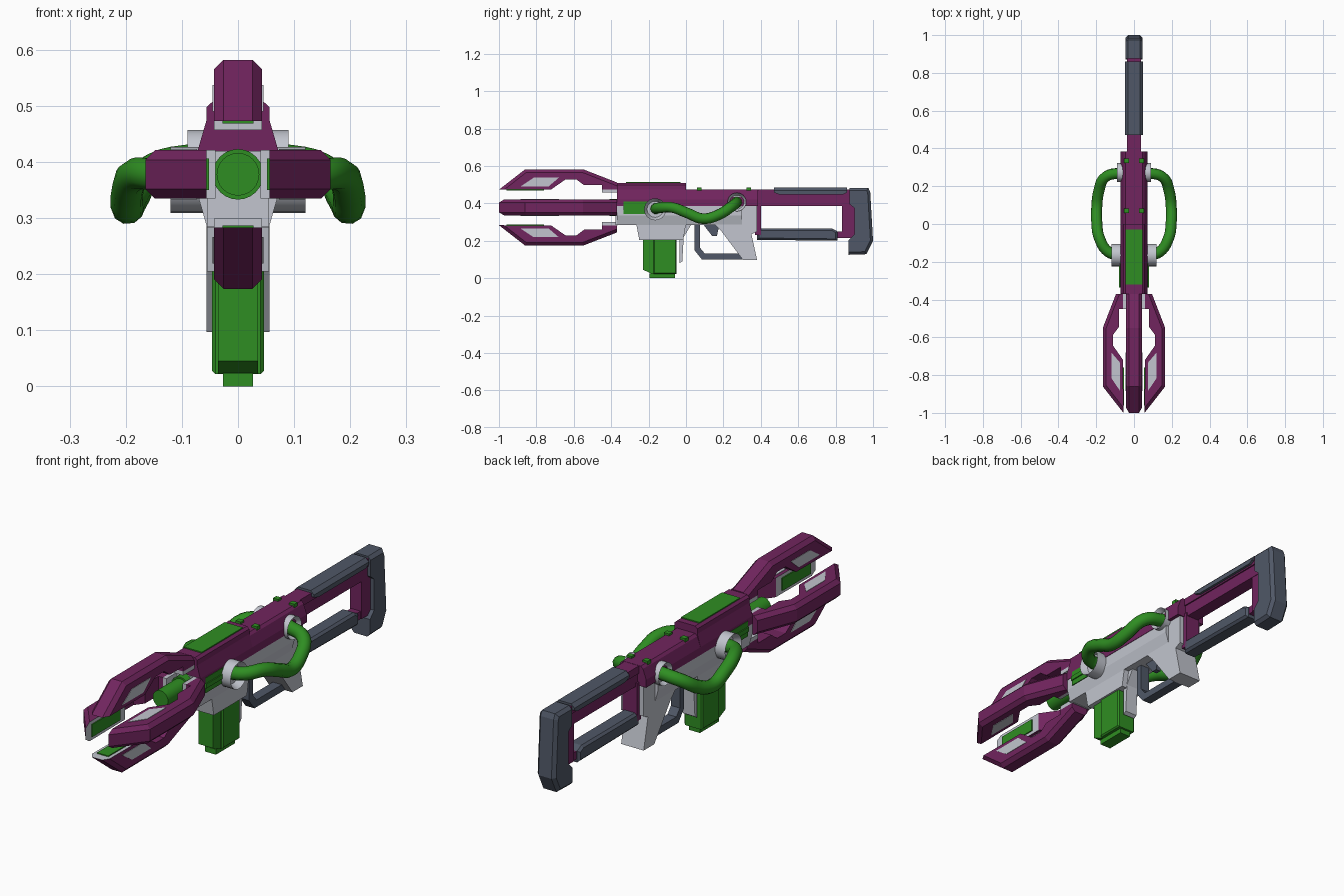
import bpy, bmesh, math
from mathutils import Matrix, Vector

if "Cube" in bpy.data.objects:
    bpy.data.objects.remove(bpy.data.objects["Cube"])


def material(name, rgb):
    m = bpy.data.materials.new(name)
    m.use_nodes = True
    m.diffuse_color = (*rgb, 1)
    m.node_tree.nodes["Principled BSDF"].inputs["Base Color"].default_value = (*rgb, 1)
    return m


PURPLE = material("plum", (0.165, 0.018, 0.112))
GREEN = material("green", (0.028, 0.27, 0.016))
GREY = material("light_grey", (0.54, 0.56, 0.62))
SLATE = material("slate", (0.08, 0.097, 0.135))
AXIS_Z = 0.378  # height of the barrel line


def finish(bm, name, mats, matrix=Matrix()):
    bmesh.ops.recalc_face_normals(bm, faces=bm.faces)
    bm.transform(matrix)
    me = bpy.data.meshes.new(name)
    bm.to_mesh(me)
    bm.free()
    for m in mats:
        me.materials.append(m)
    ob = bpy.data.objects.new(name, me)
    bpy.context.collection.objects.link(ob)
    return ob


def prism(name, pts, lo, hi, mat, axis="x", chamfer=0, rule=None, matrix=Matrix(), paint=None):
    """Extrude a (y, z) profile along x or an (x, z) section along y."""
    place = (lambda p, t: (t, *p)) if axis == "x" else (lambda p, t: (p[0], t, p[1]))
    bm = bmesh.new()
    a, b = ([bm.verts.new(place(p, t)) for p in pts] for t in (lo, hi))
    bm.faces.new(a)
    bm.faces.new(b)
    for i in range(len(pts)):
        j = (i + 1) % len(pts)
        bm.faces.new((a[i], a[j], b[j], b[i]))
    if chamfer:
        k = 0 if axis == "x" else 1
        rim = [e for e in bm.edges if abs(e.verts[0].co[k] - e.verts[1].co[k]) < 1e-6
               and (rule is None or rule(e))]
        bmesh.ops.bevel(bm, geom=rim, offset=chamfer, segments=1, affect="EDGES")
    bmesh.ops.recalc_face_normals(bm, faces=bm.faces)
    if paint:
        for f in bm.faces:
            f.material_index = paint(f)
    mats = mat if isinstance(mat, list) else [mat]
    return finish(bm, name, mats, matrix)


def slab(name, y0, y1, z0, z1, half, mat, **kw):
    return prism(name, [(y0, z0), (y1, z0), (y1, z1), (y0, z1)], -half, half, mat, **kw)


def block(name, x0, x1, y0, y1, z0, z1, mat, **kw):
    return prism(name, [(y0, z0), (y1, z0), (y1, z1), (y0, z1)], x0, x1, mat, **kw)


def mirrored(half):
    return half + [(-x, z) for x, z in reversed(half)]


def cylinder(name, r, start, end, mat, sides=24, hole=0):
    """Cylinder between two points, with an optional recess in its far end."""
    bm = bmesh.new()
    start, end = Vector(start), Vector(end)
    d = end - start
    bmesh.ops.create_cone(bm, cap_ends=True, segments=sides, radius1=r, radius2=r, depth=d.length)
    if hole:
        cap = max(bm.faces, key=lambda f: f.calc_center_median().z)
        bmesh.ops.inset_region(bm, faces=[cap], thickness=r - hole)
        bmesh.ops.translate(bm, verts=cap.verts, vec=(0, 0, -d.length * 0.5))
    rot = d.to_track_quat("Z", "Y").to_matrix().to_4x4()
    ob = finish(bm, name, [mat], Matrix.Translation((start + end) / 2) @ rot)
    smooth(ob)
    return ob


def smooth(ob):
    bpy.ops.object.select_all(action="DESELECT")
    ob.select_set(True)
    bpy.context.view_layer.objects.active = ob
    bpy.ops.object.shade_smooth_by_angle(angle=math.radians(40))


# Four prongs around the barrel
prong = [(-1, .056), (-.86, .165), (-.55, .165), (-.37, .095), (-.37, .058), (-.45, .058),
         (-.45, .08), (-.545, .08), (-.585, .11), (-.645, .11), (-.72, .058)]
window = [(-.885, .073), (-.815, .12), (-.68, .12), (-.735, .073)]


def outer_edge(e):
    a, b = (v.co for v in e.verts)
    return (a.z + b.z) / 2 > .105 and max(a.z, b.z) > .12


for k, side in enumerate(("top", "left", "bottom", "right")):
    lift = .039 if k % 2 == 0 else 0
    M = (Matrix.Translation((0, 0, AXIS_Z)) @ Matrix.Rotation(k * math.pi / 2, 4, "Y")
         @ Matrix.Translation((0, 0, lift)))
    prism(side + "_prong", prong, -.043, .043, [PURPLE, GREY], chamfer=.017, rule=outer_edge,
          matrix=M, paint=lambda f: int(f.normal.z < -.9 and f.calc_center_median().y < -.7))
    prism(side + "_prong_window", window, -.045, .045, GREY, matrix=M)
    slab(side + "_prong_inner_panel", -.96, -.76, .052, .06, .028, GREEN, matrix=M)
    slab(side + "_prong_root", -.45, -.365, .04, .058, .043, GREY, matrix=M)

# Barrel
cylinder("barrel", .038, (0, -.36, AXIS_Z), (0, -.55, AXIS_Z), GREEN)
cylinder("barrel_base", .045, (0, -.36, AXIS_Z), (0, -.41, AXIS_Z), GREEN)

# Upper receiver: tall front, lower rear
front = [(.072, .385), (.072, .42), (.056, .475), (.056, .498), (.045, .508)]
rear = [(.072, .385), (.072, .42), (.056, .465), (.045, .475)]
prism("upper_receiver_front", mirrored(front), -.37, 0, PURPLE, axis="y")
prism("upper_receiver_rear", mirrored(rear), 0, .385, PURPLE, axis="y")
slab("top_panel", -.32, -.03, .5, .513, .045, GREEN)

# Lower receiver and front plate
lower = [(.055, .283), (.07, .335), (.07, .387)]
prism("lower_receiver", mirrored(lower), -.37, .3, GREY, axis="y")
slab("front_plate", -.376, -.36, .285, .42, .055, GREY)
prism("magazine_well", [(-.37, .29), (-.265, .285), (-.25, .205), (-.015, .205), (0, .29)],
      -.055, .055, GREY)
prism("rear_well_fin", [(-.035, .29), (-.035, .08), (-.02, .09), (-.012, .22), (.03, .29)],
      -.03, .03, GREY)
prism("grip", [(.15, .29), (.19, .25), (.305, .097), (.38, .097), (.35, .235), (.38, .25),
               (.38, .387), (.28, .387)], -.056, .056, GREY)

# Magazine
prism("magazine", [(-.175, .22), (-.175, .022), (-.05, .022), (-.05, .22)], -.046, .046, GREEN,
      chamfer=.006)
prism("magazine_front", [(-.23, .22), (-.23, .045), (-.18, .022), (-.17, .022), (-.17, .22)],
      -.036, .036, GREEN)
slab("magazine_foot", -.195, -.06, 0, .024, .027, GREEN)

# Trigger and guard
prism("trigger_guard", [(.045, .29), (.045, .15), (.085, .1), (.32, .1), (.3, .132), (.1, .132),
                        (.075, .162), (.075, .29)], -.022, .022, SLATE)
prism("trigger", [(.09, .29), (.14, .225), (.165, .225), (.18, .29)], -.012, .012, SLATE)

# Side panels, hoses, collars and top studs
for s, side in ((1, "left"), (-1, "right")):
    block(side + "_panel", s * .06, s * .074, -.335, -.2, .342, .41, GREEN)
    block(side + "_panel_rib", s * .06, s * .079, -.335, -.2, .365, .385, GREEN)
    cylinder(side + "_front_collar", .059, (s * .06, -.165, .368), (s * .12, -.165, .368), GREY,
             hole=.043)
    cylinder(side + "_rear_collar", .05, (s * .045, .272, .407), (s * .09, .272, .407), GREY,
             hole=.036)
    for y in (.07, .335):
        block(side + "_stud", s * .027, s * .053, y - .012, y + .012, .455, .484, GREEN)

    path = [(.07, -.165, .37), (.135, -.148, .375), (.183, -.075, .378), (.197, .01, .347),
            (.197, .09, .318), (.187, .17, .337), (.15, .25, .388), (.06, .272, .407)]
    cu = bpy.data.curves.new(side + "_hose", "CURVE")
    cu.dimensions = "3D"
    cu.bevel_depth = .029
    cu.bevel_resolution = 3
    cu.resolution_u = 5
    cu.use_fill_caps = True
    sp = cu.splines.new("BEZIER")
    sp.bezier_points.add(len(path) - 1)
    for bp, (x, y, z) in zip(sp.bezier_points, path):
        bp.co = (s * x, y, z)
        bp.handle_left_type = bp.handle_right_type = "AUTO"
    cu.materials.append(GREEN)
    hose = bpy.data.objects.new(side + "_hose", cu)
    bpy.context.collection.objects.link(hose)
    bpy.ops.object.select_all(action="DESELECT")
    hose.select_set(True)
    bpy.context.view_layer.objects.active = hose
    bpy.ops.object.convert(target="MESH")
    smooth(bpy.context.view_layer.objects.active)

# Stock frame
slab("stock_upper_arm", .37, .88, .385, .455, .03, PURPLE)
slab("stock_upper_rail", .37, .885, .44, .474, .036, PURPLE)
slab("stock_front_post", .37, .4, .23, .4, .036, PURPLE)
slab("stock_rear_post", .835, .9, .215, .4, .028, PURPLE)
slab("stock_lower_arm", .38, .86, .215, .25, .024, PURPLE)
top_edges = lambda e: min(v.co.z for v in e.verts) > .47
prism("cheek_rest", [(.47, .458), (.5, .447), (.84, .447), (.86, .458), (.86, .484), (.47, .484)],
      -.048, .048, SLATE, chamfer=.016, rule=top_edges)
prism("lower_arm_cover", [(.38, .205), (.81, .2), (.81, .25), (.78, .266), (.38, .266)],
      -.036, .036, SLATE, chamfer=.01)

# Butt plate
prism("butt_plate", [(.875, .483), (.975, .483), (.985, .46), (1, .2), (.965, .128), (.87, .125),
                     (.87, .205), (.9, .235), (.9, .375), (.875, .395)],
      -.046, .046, SLATE, chamfer=.014,
      rule=lambda e: max(v.co.y for v in e.verts) > .95 or min(v.co.z for v in e.verts) > .47)
